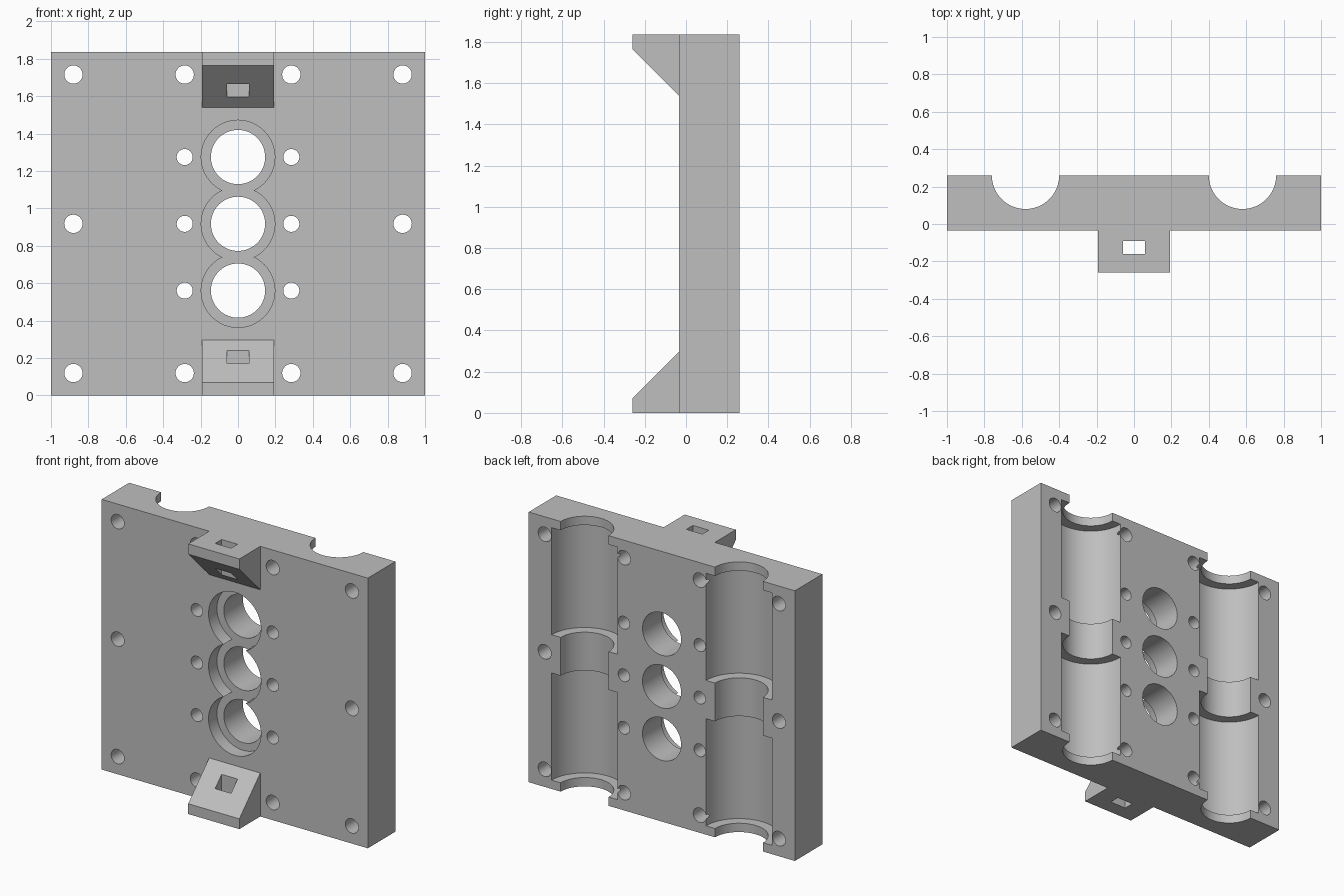
import bpy
import bmesh
from math import radians
from mathutils import Matrix, Vector

if "Cube" in bpy.data.objects:
    bpy.data.objects.remove(bpy.data.objects["Cube"], do_unlink=True)

HEIGHT, FRONT, BACK = 1.835, -0.035, 0.26
MID = HEIGHT / 2

grey = bpy.data.materials.new("light_grey_plastic")
grey.use_nodes = True
colour = (0.52, 0.52, 0.52, 1)
grey.diffuse_color = colour
grey.node_tree.nodes["Principled BSDF"].inputs["Base Color"].default_value = colour


def finish(name, bm):
    bmesh.ops.recalc_face_normals(bm, faces=bm.faces)
    mesh = bpy.data.meshes.new(name)
    bm.to_mesh(mesh)
    bm.free()
    mesh.materials.append(grey)
    obj = bpy.data.objects.new(name, mesh)
    bpy.context.collection.objects.link(obj)
    return obj


def box(name, low, high):
    low, high = Vector(low), Vector(high)
    bm = bmesh.new()
    bmesh.ops.create_cube(bm, size=1, matrix=Matrix.Translation((low + high) / 2)
                          @ Matrix.Diagonal((*(high - low), 1)))
    return finish(name, bm)


def cylinder(name, radius, start, end, sides=48):
    start, end = Vector(start), Vector(end)
    axis = end - start
    turn = Vector((0, 0, 1)).rotation_difference(axis).to_matrix().to_4x4()
    bm = bmesh.new()
    bmesh.ops.create_cone(bm, cap_ends=True, segments=sides, radius1=radius, radius2=radius,
                          depth=axis.length, matrix=Matrix.Translation((start + end) / 2) @ turn)
    return finish(name, bm)


def prism(name, profile, half_width):
    # extrude a (y, z) profile along x
    bm = bmesh.new()
    face = bm.faces.new([bm.verts.new((-half_width, y, z)) for y, z in profile])
    new = bmesh.ops.extrude_face_region(bm, geom=[face])["geom"]
    bmesh.ops.translate(bm, vec=(2 * half_width, 0, 0),
                        verts=[v for v in new if isinstance(v, bmesh.types.BMVert)])
    return finish(name, bm)


def combine(tool, operation="DIFFERENCE"):
    mod = plate.modifiers.new(tool.name, "BOOLEAN")
    mod.operation = operation
    mod.solver = "EXACT"
    mod.object = tool
    bpy.context.view_layer.objects.active = plate
    bpy.ops.object.modifier_apply(modifier=mod.name)
    bpy.data.objects.remove(tool, do_unlink=True)


def bore(name, radius, x, z, start=FRONT - 0.1, end=BACK + 0.1, sides=32):
    combine(cylinder(name, radius, (x, start, z), (x, end, z), sides))


plate = box("carriage_plate", (-1, FRONT, 0), (1, BACK, HEIGHT))

# Wedge tabs at the bottom and top of the front
wedge = [(0.03, 0), (-0.26, 0), (-0.26, 0.07), (FRONT, 0.295), (0.03, 0.295)]
combine(prism("lower_tab", wedge, 0.192), "UNION")
combine(prism("upper_tab", [(y, HEIGHT - z) for y, z in wedge], 0.192), "UNION")

# Vertical slot through both tabs
combine(box("tab_slot", (-0.06, -0.16, -0.1), (0.06, -0.09, HEIGHT + 0.1)))

# Rod channels with two wider bearing pockets each
for x in (-0.58, 0.58):
    combine(cylinder("rod_channel", 0.18, (x, BACK, -0.1), (x, BACK, HEIGHT + 0.1), 64))
    for low, high in ((0.06, MID - 0.13), (MID + 0.13, HEIGHT - 0.06)):
        combine(cylinder("bearing_pocket", 0.248, (x, BACK, low), (x, BACK, high), 64))

# Large counterbored holes with small holes beside them
for z in (MID - 0.357, MID, MID + 0.357):
    bore("counterbore", 0.197, 0, z, end=FRONT + 0.09, sides=64)
    bore("large_hole", 0.145, 0, z, sides=64)
    for x in (-0.285, 0.285):
        bore("small_hole", 0.043, x, z)

# Mounting holes along the top, bottom and sides
for x in (-0.88, -0.285, 0.285, 0.88):
    for z in (MID - 0.798, MID + 0.798):
        bore("mounting_hole", 0.049, x, z)
for x in (-0.88, 0.88):
    bore("side_hole", 0.049, x, MID)

bpy.ops.object.select_all(action="DESELECT")
plate.select_set(True)
bpy.context.view_layer.objects.active = plate
bpy.ops.object.shade_smooth_by_angle(angle=radians(30))
